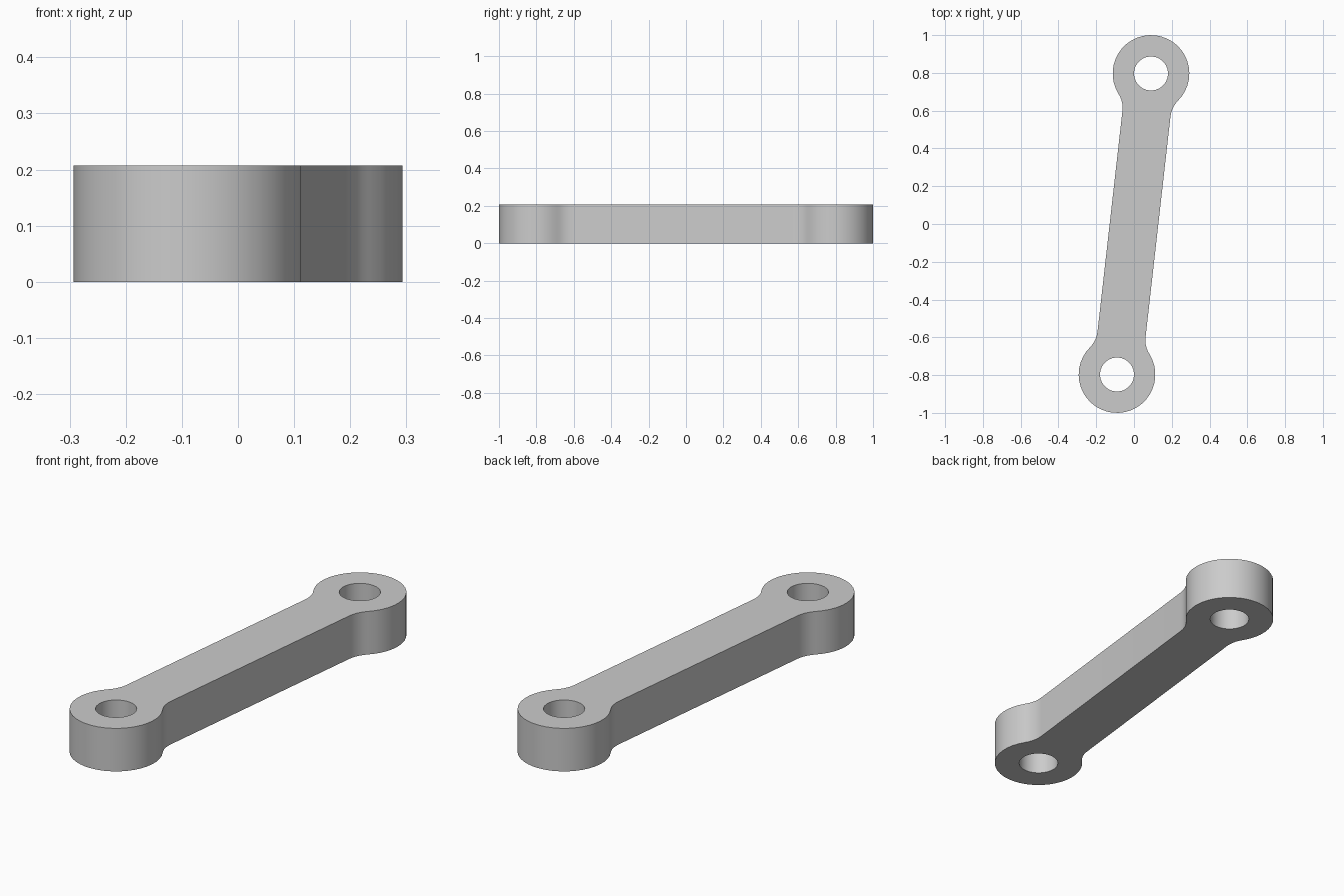
import bpy, bmesh
from math import sin, cos, pi, atan2, sqrt, radians
from mathutils import Matrix, Vector

cube = bpy.data.objects.get("Cube")
if cube:
    bpy.data.objects.remove(cube, do_unlink=True)

HEIGHT = 0.207
REACH = 0.802       # middle of the link to each eye
EYE_R = 0.203
HOLE_R = 0.09
HALF_W = 0.128
FILLET = 0.14
TILT = Matrix.Rotation(radians(83.56), 4, 'Z')


def arc(cx, cy, r, a0, a1, steps):
    return [Vector((cx + r * cos(a0 + (a1 - a0) * i / steps),
                    cy + r * sin(a0 + (a1 - a0) * i / steps), 0))
            for i in range(steps + 1)]


# Outline of one end: fillet, round eye, fillet
fy = HALF_W + FILLET
d = sqrt((EYE_R + FILLET) ** 2 - fy ** 2)
theta = atan2(fy, -d)
end = (arc(REACH - d, -fy, FILLET, pi / 2, pi - theta, 5)
       + arc(REACH, 0, EYE_R, -theta, theta, 28)[1:-1]
       + arc(REACH - d, fy, FILLET, theta - pi, -pi / 2, 5))
outline = end + [-p for p in end]

# Pin holes
hole = arc(REACH, 0, HOLE_R, 0, 2 * pi, 32)[:-1]
loops = [outline, hole, [-p for p in hole]]

# Fill the flat profile and extrude it
bm = bmesh.new()
for points in loops:
    verts = [bm.verts.new(TILT @ p) for p in points]
    for a, b in zip(verts, verts[1:] + verts[:1]):
        bm.edges.new((a, b))
bmesh.ops.triangle_fill(bm, use_beauty=True, use_dissolve=False, edges=bm.edges[:])
top = bmesh.ops.extrude_face_region(bm, geom=bm.faces[:])["geom"]
bmesh.ops.translate(bm, vec=(0, 0, HEIGHT),
                    verts=[g for g in top if isinstance(g, bmesh.types.BMVert)])
bmesh.ops.recalc_face_normals(bm, faces=bm.faces[:])

mesh = bpy.data.meshes.new("connecting_link")
bm.to_mesh(mesh)
bm.free()
link = bpy.data.objects.new("connecting_link", mesh)
bpy.context.collection.objects.link(link)

# Plain grey metal
grey = bpy.data.materials.new("light_grey")
grey.use_nodes = True
colour = (0.6, 0.6, 0.6, 1)
grey.diffuse_color = colour
grey.node_tree.nodes["Principled BSDF"].inputs["Base Color"].default_value = colour
mesh.materials.append(grey)

bpy.ops.object.select_all(action='DESELECT')
link.select_set(True)
bpy.context.view_layer.objects.active = link
bpy.ops.object.shade_smooth_by_angle(angle=radians(30))
